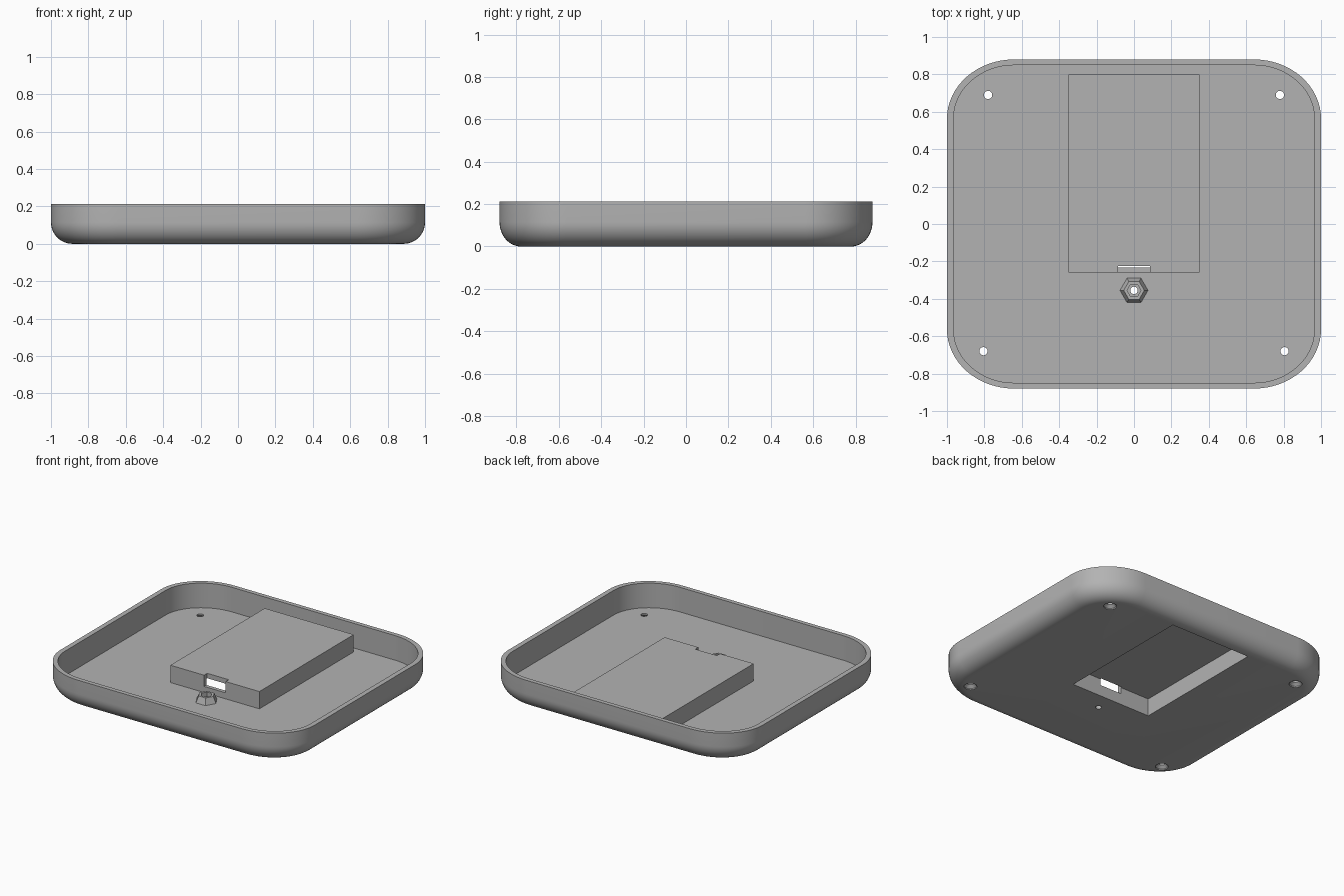
import bpy, bmesh, math

if "Cube" in bpy.data.objects:
    bpy.data.objects.remove(bpy.data.objects["Cube"], do_unlink=True)

HEIGHT, FLOOR, WALL, FILLET = 0.212, 0.037, 0.035, 0.115
SHRINK = 0.88                      # depth to width ratio of the tray
BOX_TOP = 0.16

grey = bpy.data.materials.new("grey_plastic")
grey.use_nodes = True
COLOUR = (0.45, 0.45, 0.45, 1)
grey.diffuse_color = COLOUR
grey.node_tree.nodes["Principled BSDF"].inputs["Base Color"].default_value = COLOUR


def make_object(name, bm):
    bmesh.ops.recalc_face_normals(bm, faces=bm.faces)
    mesh = bpy.data.meshes.new(name)
    bm.to_mesh(mesh)
    bm.free()
    mesh.materials.append(grey)
    obj = bpy.data.objects.new(name, mesh)
    bpy.context.collection.objects.link(obj)
    return obj


def loft(name, rings):
    """Skin a stack of point rings and cap both ends."""
    bm = bmesh.new()
    loops = [[bm.verts.new(p) for p in ring] for ring in rings]
    count = len(loops[0])
    for low, high in zip(loops, loops[1:]):
        for i in range(count):
            j = (i + 1) % count
            bm.faces.new((low[i], low[j], high[j], high[i]))
    bm.faces.new(loops[0])
    bm.faces.new(loops[-1])
    return make_object(name, bm)


def rounded_ring(inset, z, steps=16):
    """Rounded rectangle outline, moved inward by the inset."""
    rx, ry = 0.36 - inset, 0.36 * SHRINK - inset * SHRINK
    cx, cy = 1 - 0.36, SHRINK * (1 - 0.36)
    ring = []
    for quarter, (sx, sy) in enumerate([(1, 1), (-1, 1), (-1, -1), (1, -1)]):
        for k in range(steps + 1):
            a = math.pi / 2 * (quarter + k / steps)
            ring.append((sx * cx + rx * math.cos(a), sy * cy + ry * math.sin(a), z))
    return ring


def circle(x, y, z, radius, sides):
    turn = 2 * math.pi / sides
    return [(x + radius * math.cos(i * turn), y + radius * math.sin(i * turn), z)
            for i in range(sides)]


def box(name, x, y0, y1, z0, z1):
    corners = [(-x, y0), (x, y0), (x, y1), (-x, y1)]
    return loft(name, [[(a, b, z) for a, b in corners] for z in (z0, z1)])


def cut(obj, cutter):
    mod = obj.modifiers.new("cut", 'BOOLEAN')
    mod.operation = 'DIFFERENCE'
    mod.solver = 'EXACT'
    mod.object = cutter
    bpy.context.view_layer.objects.active = obj
    bpy.ops.object.modifier_apply(modifier=mod.name)


# Tray shell: rounded underside, straight wall, rim, straight inner wall, floor
rings = []
for k in range(13):
    a = math.pi / 2 * k / 12
    rings.append(rounded_ring(FILLET * (1 - math.sin(a)), FILLET * (1 - math.cos(a))))
rings += [rounded_ring(0, HEIGHT), rounded_ring(WALL, HEIGHT), rounded_ring(WALL, FLOOR)]
tray = loft("tray_shell", rings)

# Raised compartment and hexagonal boss on the floor
housing = box("compartment_housing", 0.35, -0.26, 0.80, FLOOR, BOX_TOP)
NUT_Y = -0.355
boss = loft("hex_boss", [circle(0, NUT_Y, FLOOR, 0.075, 6),
                         circle(0, NUT_Y, FLOOR + 0.045, 0.055, 6)])

# Cutters
pocket = box("pocket_cutter", 0.35 - WALL, -0.233, 0.80 - WALL, -0.05, BOX_TOP - 0.035)
notch = box("notch_cutter", 0.085, -0.3, -0.225, 0.08, 0.2)
recess = loft("recess_cutter", [circle(0, NUT_Y, z, 0.037, 6) for z in (FLOOR + 0.015, 0.2)])
bore = loft("bore_cutter", [circle(0, NUT_Y, z, 0.02, 24) for z in (-0.05, 0.2)])
screws = []
for x, y in [(-0.78, 0.69), (0.78, 0.69), (-0.805, -0.68), (0.805, -0.68)]:
    profile = [(-0.01, 0.042), (0.008, 0.042), (0.026, 0.022), (0.1, 0.022)]
    screws.append(loft("screw_cutter", [circle(x, y, z, r, 24) for z, r in profile]))

for cutter in [pocket, bore] + screws:
    cut(tray, cutter)
for cutter in (pocket, notch):
    cut(housing, cutter)
for cutter in (recess, bore):
    cut(boss, cutter)
for cutter in [pocket, notch, recess, bore] + screws:
    bpy.data.objects.remove(cutter, do_unlink=True)

# Smooth the rounded surfaces, keep the edges crisp
for obj in (tray, housing, boss):
    bpy.ops.object.select_all(action='DESELECT')
    obj.select_set(True)
    bpy.context.view_layer.objects.active = obj
    bpy.ops.object.shade_smooth_by_angle(angle=math.radians(30))
